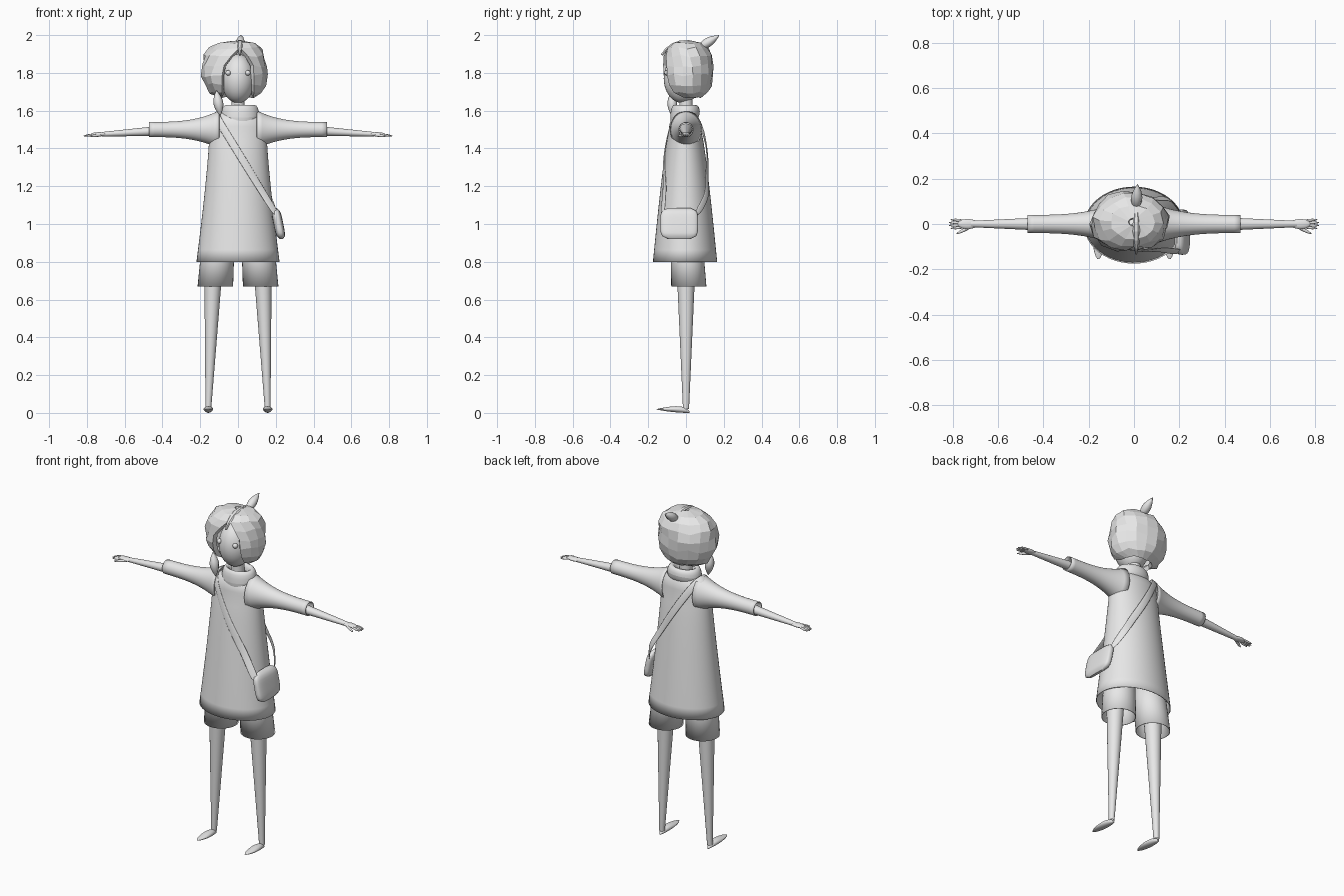
import bpy, bmesh, math, random
from mathutils import Vector

if "Cube" in bpy.data.objects:
    bpy.data.objects.remove(bpy.data.objects["Cube"], do_unlink=True)
random.seed(4)

clay = bpy.data.materials.new("light_grey")
clay.use_nodes = True
light_grey = (.8, .8, .8, 1)
clay.diffuse_color = light_grey
clay.node_tree.nodes["Principled BSDF"].inputs["Base Color"].default_value = light_grey
AXIS_X, AXIS_Y, AXIS_Z = Vector((1, 0, 0)), Vector((0, 1, 0)), Vector((0, 0, 1))


def steps(start, end, count):
    """Evenly spaced values, both ends included."""
    return [start + (end - start) * i / (count - 1) for i in range(count)]


def ellipse(centre, across, along, sides=32, power=1):
    """Ring of points around a centre; a power under one makes it boxier."""
    def shape(value):
        return math.copysign(abs(value) ** power, value)
    angles = [math.tau * i / sides for i in range(sides)]
    return [Vector(centre) + across * shape(math.cos(a)) + along * shape(math.sin(a)) for a in angles]


def flat_ring(x, y, z, half_width, half_depth, **options):
    return ellipse((x, y, z), AXIS_X * half_width, AXIS_Y * half_depth, **options)


def side_ring(x, y, z, half_depth, half_height, **options):
    return ellipse((x, y, z), AXIS_Y * half_depth, AXIS_Z * half_height, **options)


def loft(name, rows, closed=True, caps=False, mirror=False, smooth=True, wall=0, subdivide=False):
    """Skin rows of points into one object."""
    bm = bmesh.new()
    grid = [[bm.verts.new(point) for point in row] for row in rows]
    count = len(rows[0])
    for lower, upper in zip(grid, grid[1:]):
        for i in range(count if closed else count - 1):
            j = (i + 1) % count
            bm.faces.new((lower[i], lower[j], upper[j], upper[i]))
    if caps:
        bm.faces.new(grid[0])
        bm.faces.new(grid[-1])
    bmesh.ops.recalc_face_normals(bm, faces=bm.faces)
    mesh = bpy.data.meshes.new(name)
    bm.to_mesh(mesh)
    bm.free()
    mesh.materials.append(clay)
    part = bpy.data.objects.new(name, mesh)
    bpy.context.collection.objects.link(part)
    if wall:
        solid = part.modifiers.new("wall", 'SOLIDIFY')
        solid.thickness, solid.offset = wall, -1
    if subdivide:
        rounded = part.modifiers.new("rounded", 'SUBSURF')
        rounded.levels = rounded.render_levels = 2
    if mirror:
        part.modifiers.new("mirror", 'MIRROR')
    if smooth:
        bpy.ops.object.select_all(action='DESELECT')
        bpy.context.view_layer.objects.active = part
        part.select_set(True)
        bpy.ops.object.shade_smooth_by_angle(angle=math.radians(50))


def ball(name, centre, radii, mirror=False):
    x, y, z = centre
    wide, deep, high = radii
    rows = [flat_ring(x, y, z + high * math.sin(a), wide * math.cos(a), deep * math.cos(a))
            for a in steps(-1.55, 1.55, 17)]
    loft(name, rows, caps=True, mirror=mirror)


def spindle(name, start, end, width, bluntness, mirror=False, sides=10):
    """Round shape between two points; low bluntness gives rounder ends."""
    start, end = Vector(start), Vector(end)
    direction = (end - start).normalized()
    across = direction.cross(AXIS_Y).normalized()
    along = direction.cross(across)
    rows = []
    for t in steps(.02, .98, 9):
        radius = width * math.sin(math.pi * t) ** bluntness
        rows.append(ellipse(start.lerp(end, t), across * radius, along * radius, sides=sides))
    loft(name, rows, caps=True, mirror=mirror)


# Tunic: flared below the chest, domed over the shoulders
CHEST, HEM = 1.5, .8


def tunic_size(z):
    """Half width and half depth of the tunic at a height."""
    if z < CHEST:
        drop = (CHEST - z) / (CHEST - HEM)
        return .15 + .07 * drop ** 1.3, .085 + .085 * drop ** .8
    dome = math.sqrt(1 - .84 * ((z - CHEST) / .1) ** 2)
    return .15 * dome, .085 * dome


heights = steps(HEM, CHEST, 12) + steps(CHEST, 1.6, 7)[1:]
loft("tunic", [flat_ring(0, -.005, z, *tunic_size(z), sides=48) for z in heights], wall=.004)

# Sleeves widen into the body
sleeve = []
for t in steps(0, 1, 14):
    flare = (1 - t) ** 3
    sleeve.append(side_ring(.1 + .37 * t, 0, 1.5, .04 + .045 * flare, .04 + .06 * flare))
loft("sleeve", sleeve, mirror=True, wall=.004)

# Cowl collar, drooping at the front
collar = []
for a in steps(0, math.tau, 17):
    row = flat_ring(.012, -.005, 1.58 + .05 * math.sin(a), .075 + .025 * math.cos(a), .058 + .02 * math.cos(a))
    for point in row:
        point.z += point.y * .2 * (1 - math.sin(a))
    collar.append(row)
loft("collar", collar)

# Neck, head and eyes
loft("neck", [flat_ring(0, 0, z, .035, .035) for z in (1.54, 1.7)])
ball("head", (0, -.018, 1.77), (.09, .1, .13))
ball("eye", (.052, -.1, 1.8), (.014, .014, .014), mirror=True)

# Arms and hands
loft("arm", [side_ring(.3 + .42 * t, 0, 1.5 - .025 * t, .034 - .02 * t, .032 - .02 * t)
             for t in steps(0, 1, 5)], mirror=True)
ball("palm", (.735, 0, 1.475), (.045, .022, .011), mirror=True)
for i, finger in enumerate(("index", "middle", "ring", "little")):
    spread = i - 1.5
    tip = .82 - .004 * spread ** 2
    spindle(finger + "_finger", (.75, spread * .01, 1.475), (tip, spread * .013, 1.466), .006, .5, mirror=True)
spindle("thumb", (.7, 0, 1.475), (.785, -.044, 1.464), .008, .5, mirror=True)

# Shorts, legs and feet
loft("shorts_leg", [flat_ring(.12 - .02 * t, .015 - .015 * t, .67 + .3 * t, .094 - .01 * t, .093 - .01 * t)
                    for t in steps(0, 1, 3)], mirror=True, wall=.004)
loft("leg", [flat_ring(.157 - .03 * t, 0, .02 + .83 * t, .015 + .037 * t, .016 + .037 * t)
             for t in steps(0, 1, 5)], mirror=True)
foot = []
for t in steps(.01, .99, 13):
    curve = math.sqrt(math.sin(math.pi * t))
    height = (.023 - .016 * t) * curve
    foot.append(ellipse((.157, .02 - .177 * t, height + .018 * t * t), AXIS_X * .025 * curve, AXIS_Z * height))
loft("foot", foot, caps=True, mirror=True)

# Satchel pouch, leaning outwards
satchel = []
for t in steps(0, 1, 11):
    bulge = math.sqrt(1 - (2 * t - 1) ** 4)
    satchel.append(flat_ring(.23 - .033 * t, -.036, .92 + .165 * t, .008 + .018 * bulge, .06 + .04 * bulge, power=.65))
loft("satchel", satchel, caps=True)


# Shoulder strap: a diagonal laid over the tunic, front and back
def strap_point(x, side, lift):
    z = 1.38 + lift - 1.6 * x
    width, depth = tunic_size(z)
    curve = math.sqrt(max(.64, 1 - (x / width) ** 2))
    return Vector((x, side * (depth * curve + .012), z))


stations = steps(.21, -.11, 8)
path = [strap_point(x, -1, 0) for x in stations]
path.append(Vector((-.128, 0, 1.6)))
path += [strap_point(x, 1, .03) for x in reversed(stations[1:])]
path.append(Vector((.21, .05, 1.04)))
strap = []
for i, point in enumerate(path):
    travel = path[min(i + 1, len(path) - 1)] - path[max(i - 1, 0)]
    outward = Vector((point.x * 4, point.y * 8, max(.1, 8 * (point.z - CHEST))))
    half = travel.cross(outward).normalized() * .022
    strap.append([point - half, point + half])
loft("strap", strap, closed=False, wall=.008, subdivide=True)

# Faceted hair, wrapped around the back from one side of the face to the other
hair = []
for tilt in steps(math.radians(-70), math.radians(88), 9):
    z = 1.815 + .155 * math.sin(tilt)
    size = math.cos(tilt) ** .6
    wide, deep, shift = .175 * size, .137 * size, -.02 * math.cos(tilt)
    arch = max(0, z - 1.8) / .105
    gap = .084 * math.sqrt(max(.003, 1 - arch ** 2))
    part_x = .01 * min(1, arch)
    left = math.asin(min(.96, (part_x + gap - shift) / wide))
    right = math.tau + math.asin(max(-.96, (part_x - gap - shift) / wide))
    row = []
    for a in steps(left, right, 15):
        loose = left < a < right - .01
        swell = random.uniform(.95, 1.05) if loose else 1
        drift = random.uniform(-.01, .01) * math.cos(tilt) if loose else 0
        row.append(Vector((shift + wide * swell * math.sin(a), .008 - deep * swell * math.cos(a), z + drift)))
    hair.append(row)
loft("hair", hair, closed=False, smooth=False, wall=.025)

# Lock along the parting, tuft on the crown and tail beside the neck
lock = []
for t in steps(0, 1, 7):
    a = math.radians(30 + 95 * t)
    outward = Vector((0, -math.cos(a), math.sin(a)))
    centre = Vector((.01, 0, 1.82)) + outward * .148
    lock.append(ellipse(centre, AXIS_X * (.005 + .012 * math.sin(math.pi * t)), outward * .008, sides=6))
loft("parting_lock", lock, caps=True, smooth=False)
spindle("crown_tuft", (.008, .05, 1.92), (.016, .178, 2), .025, 1, sides=8)
spindle("side_tail", (-.115, -.07, 1.71), (-.093, -.075, 1.57), .026, 1, sides=8)
